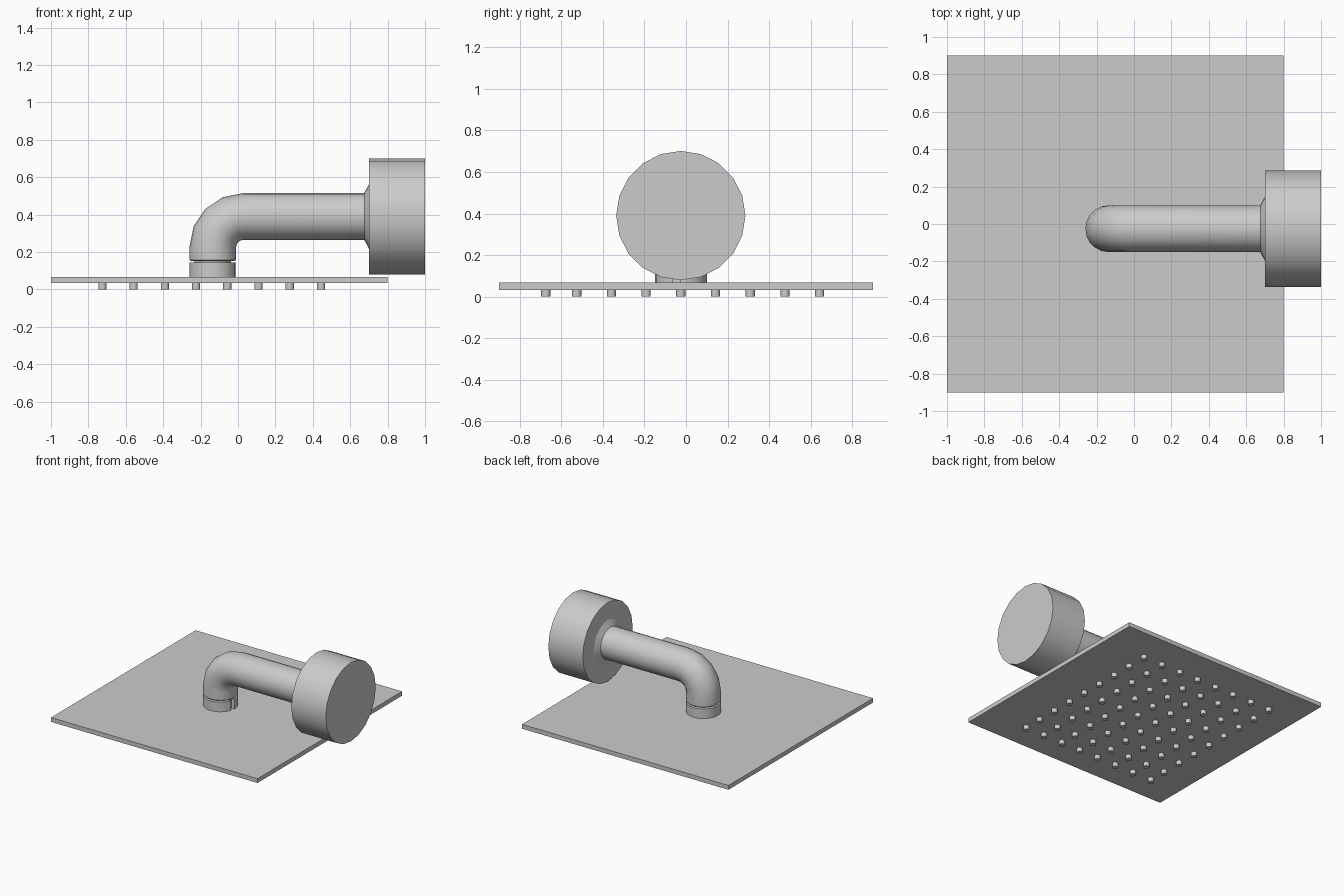
import bpy, bmesh, math
from mathutils import Vector

if "Cube" in bpy.data.objects:
    bpy.data.objects.remove(bpy.data.objects["Cube"])

SIDES = 20
CY = -0.025           # arm centre line in y
AX, AZ = -0.135, 0.39  # vertical pipe x, horizontal pipe z


def finish(name, bm, smooth=True):
    bmesh.ops.recalc_face_normals(bm, faces=bm.faces)
    me = bpy.data.meshes.new(name)
    bm.to_mesh(me)
    bm.free()
    ob = bpy.data.objects.new(name, me)
    bpy.context.collection.objects.link(ob)
    if smooth:
        bpy.ops.object.select_all(action='DESELECT')
        ob.select_set(True)
        bpy.context.view_layer.objects.active = ob
        bpy.ops.object.shade_smooth_by_angle(angle=math.radians(35))
    return ob


def loft(name, rings):
    """Skin rings given as (x, z, tilt, radius); tilt 0 = pipe up, 90 = pipe along +x."""
    bm = bmesh.new()
    loops = []
    for x, z, tilt, r in rings:
        t = math.radians(tilt)
        u = Vector((math.cos(t), 0, -math.sin(t)))
        v = Vector((0, 1, 0))
        c = Vector((x, CY, z))
        angles = [2 * math.pi * i / SIDES for i in range(SIDES)]
        loops.append([bm.verts.new(c + r * (u * math.cos(a) + v * math.sin(a))) for a in angles])
    for a, b in zip(loops, loops[1:]):
        for i in range(SIDES):
            j = (i + 1) % SIDES
            bm.faces.new((a[i], a[j], b[j], b[i]))
    bm.faces.new(loops[0])
    bm.faces.new(loops[-1])
    return finish(name, bm)


# Square spray plate
bm = bmesh.new()
bmesh.ops.create_cube(bm, size=1)
bmesh.ops.scale(bm, vec=(1.8, 1.8, 0.034), verts=bm.verts)
bmesh.ops.translate(bm, vec=(-0.1, 0, 0.05), verts=bm.verts)
finish("spray_plate", bm, smooth=False)

# Grid of nozzles under the plate
bm = bmesh.new()
rows = [-0.675] + [-0.526 + 0.167 * j for j in range(8)]
for i in range(8):
    for y in rows:
        new = bmesh.ops.create_cone(bm, cap_ends=True, segments=12, radius1=0.022,
                                    radius2=0.022, depth=0.035)["verts"]
        bmesh.ops.translate(bm, vec=(-0.725 + 0.167 * i, y, 0.0175), verts=new)
finish("nozzles", bm)

# Collar with a small slot on the wall side
bm = bmesh.new()
R = 0.125
outline = [(R * math.cos(2 * math.pi * i / SIDES), R * math.sin(2 * math.pi * i / SIDES))
           for i in range(SIDES)]
outline[-1:] = [(0.119, -0.038), (0.1, -0.038), (0.1, -0.004), (0.124, -0.004)]
base = bm.faces.new([bm.verts.new((AX + x, CY + y, 0.066)) for x, y in outline])
ext = bmesh.ops.extrude_face_region(bm, geom=[base], use_keep_orig=True)
bmesh.ops.translate(bm, vec=(0, 0, 0.077),
                    verts=[e for e in ext["geom"] if isinstance(e, bmesh.types.BMVert)])
finish("collar", bm)

# Recessed neck between collar and arm
loft("neck", [(AX, 0.07, 0, 0.098), (AX, 0.16, 0, 0.098)])

# Bent arm, flaring where it meets the wall mount
B = 0.165
bend = []
for k in range(5):
    a = math.radians(22.5 * k)
    bend.append((AX + B - B * math.cos(a), AZ - B + B * math.sin(a), 22.5 * k, R))
loft("arm", [(AX, 0.153, 0, 0.12), (AX, 0.158, 0, R)] + bend
     + [(0.675, AZ, 90, R), (0.703, AZ, 90, 0.178)])

# Round wall mount
loft("wall_mount", [(0.7, AZ, 90, 0.311), (1.0, AZ, 90, 0.311)])
